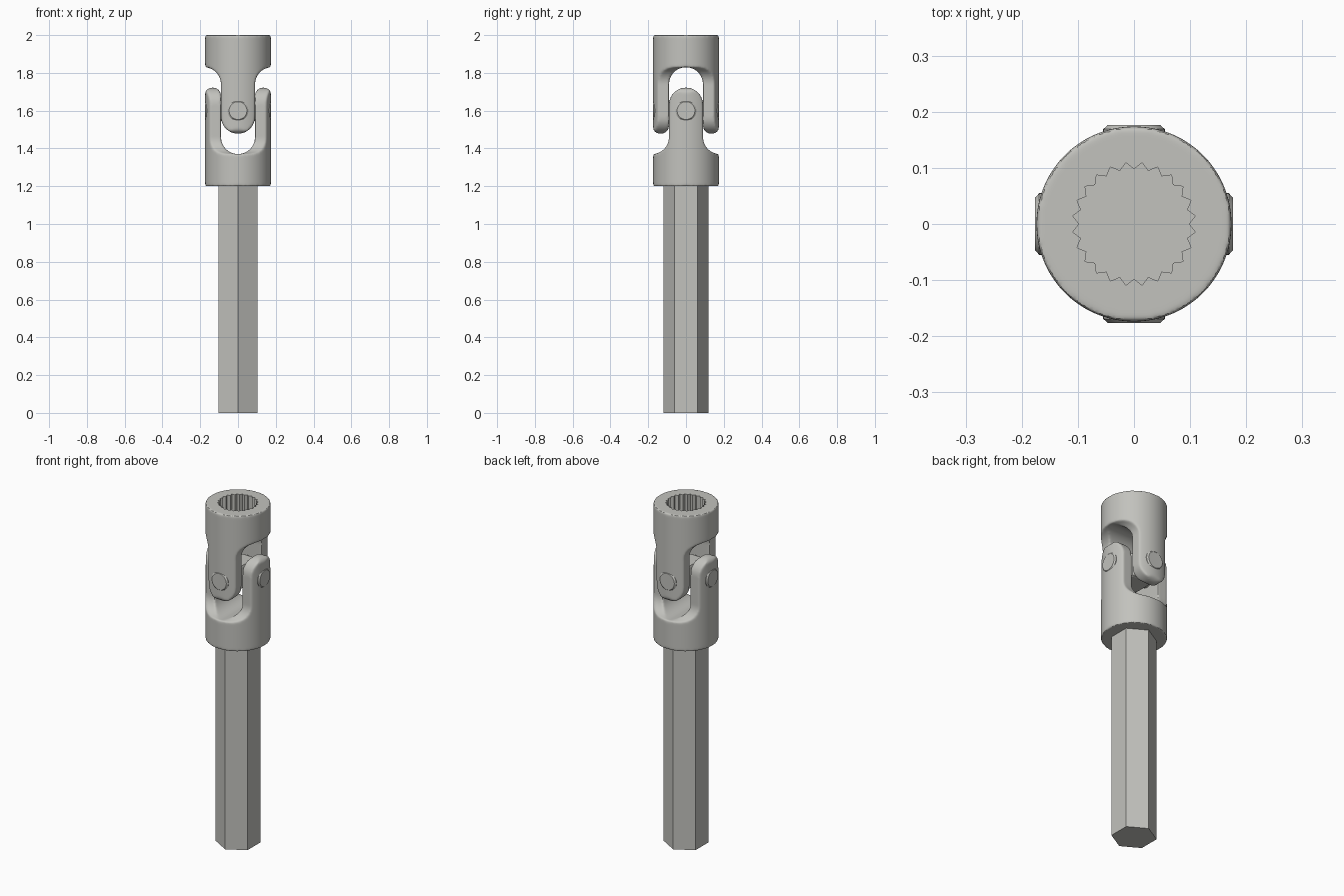
import bpy, bmesh
from math import sin, cos, pi, radians
from mathutils import Matrix

if "Cube" in bpy.data.objects:
    bpy.data.objects.remove(bpy.data.objects["Cube"])

JOINT = 1.6      # height of the pivot
R = 0.174        # yoke radius

steel = bpy.data.materials.new("light grey steel")
steel.diffuse_color = (0.54, 0.54, 0.51, 1)
steel.use_nodes = True
steel.node_tree.nodes["Principled BSDF"].inputs["Base Color"].default_value = steel.diffuse_color


def arc(cx, cy, r, a0, a1, n=16):
    return [(cx + r * cos(radians(a0 + (a1 - a0) * i / n)),
             cy + r * sin(radians(a0 + (a1 - a0) * i / n))) for i in range(n + 1)]


def add(name, bm):
    bmesh.ops.recalc_face_normals(bm, faces=bm.faces[:])
    me = bpy.data.meshes.new(name)
    bm.to_mesh(me)
    bm.free()
    me.materials.append(steel)
    ob = bpy.data.objects.new(name, me)
    bpy.context.collection.objects.link(ob)
    return ob


def prism(name, points, depth, matrix=Matrix()):
    """Extrude a flat outline by depth along its own z, then place it."""
    bm = bmesh.new()
    face = bm.faces.new([bm.verts.new((x, y, 0)) for x, y in points])
    top = bmesh.ops.extrude_face_region(bm, geom=[face])["geom"]
    bmesh.ops.translate(bm, vec=(0, 0, depth),
                        verts=[v for v in top if isinstance(v, bmesh.types.BMVert)])
    bm.transform(matrix)
    return add(name, bm)


def mirrored(half):
    return half + [(-x, y) for x, y in reversed(half) if abs(x) > 1e-5]


def boolean(ob, other, operation):
    m = ob.modifiers.new(operation.lower(), 'BOOLEAN')
    m.operation, m.object, m.solver = operation, other, 'EXACT'


def apply_modifiers(ob, helpers):
    dg = bpy.context.evaluated_depsgraph_get()
    me = bpy.data.meshes.new_from_object(ob.evaluated_get(dg))
    ob.modifiers.clear()
    ob.data = me
    for h in helpers:
        bpy.data.objects.remove(h)


def shade(ob, angle=35):
    bpy.ops.object.select_all(action='DESELECT')
    ob.select_set(True)
    bpy.context.view_layer.objects.active = ob
    bpy.ops.object.shade_smooth_by_angle(angle=radians(angle))


# Yoke: round bar trimmed by a fork outline and an arm outline
upper = prism("upper_yoke", arc(0, 0, R, 0, 360, 96)[:-1], 0.6,
              Matrix.Translation((0, 0, -0.2)))
arm_half = ([(0.25, 0.45), (0.25, 0.23)] + arc(0.18, 0.14, 0.09, 90, 180)
            + arc(0, -0.032, 0.09, 0, -90))
fork_half = ([(0.178, 0.45)] + arc(0.134, -0.079, 0.044, 0, -180)
             + arc(0, 0.14, 0.09, 0, 90))
upright = Matrix.Rotation(pi / 2, 4, 'X')
centred = Matrix.Translation((0, 0, -0.3))
arm_cut = prism("arm_outline", mirrored(arm_half), 0.6, upright @ centred)
fork_cut = prism("fork_outline", mirrored(fork_half), 0.6,
                 Matrix.Rotation(pi / 2, 4, 'Z') @ upright @ centred)
boolean(upper, arm_cut, 'INTERSECT')
boolean(upper, fork_cut, 'INTERSECT')

# Soften every edge of the forging
remesh = upper.modifiers.new("even_surface", 'REMESH')
remesh.mode, remesh.voxel_size = 'VOXEL', 0.005
smooth = upper.modifiers.new("rounded_edges", 'SMOOTH')
smooth.factor, smooth.iterations = 0.5, 16
apply_modifiers(upper, [arm_cut, fork_cut])

# Lower yoke: same forging upside down, turned a quarter
lower = bpy.data.objects.new("lower_yoke", upper.data.copy())
bpy.context.collection.objects.link(lower)
lower.data.transform(Matrix.Translation((0, 0, JOINT))
                     @ Matrix.Rotation(pi / 2, 4, 'Z') @ Matrix.Rotation(pi, 4, 'X'))
upper.data.transform(Matrix.Translation((0, 0, JOINT)))

# Toothed socket in the top
teeth = 24
star = [((0.110 if i % 2 else 0.098) * cos(pi * i / teeth),
         (0.110 if i % 2 else 0.098) * sin(pi * i / teeth)) for i in range(2 * teeth)]
socket = prism("socket_cutter", star, 0.2, Matrix.Translation((0, 0, 1.87)))
boolean(upper, socket, 'DIFFERENCE')
apply_modifiers(upper, [socket])
shade(upper, 30)
shade(lower, 30)

# Cross pins with chamfered ends
for name, turn in (("front_back_pin", 0), ("side_pin", pi / 2)):
    bm = bmesh.new()
    rings = []
    for r, h in ((0.047, -0.176), (0.055, -0.169), (0.055, 0.169), (0.047, 0.176)):
        rings.append([bm.verts.new((x, y, h)) for x, y in arc(0, 0, r, 0, 360, 40)[:-1]])
    for a, b in zip(rings, rings[1:]):
        for i in range(40):
            j = (i + 1) % 40
            bm.faces.new((a[i], a[j], b[j], b[i]))
    bm.faces.new(rings[0])
    bm.faces.new(rings[-1])
    bm.transform(Matrix.Translation((0, 0, JOINT)) @ Matrix.Rotation(turn, 4, 'Z') @ upright)
    shade(add(name, bm))

# Centre block joining the pins
bm = bmesh.new()
bmesh.ops.create_cube(bm, size=0.14, matrix=Matrix.Translation((0, 0, JOINT)))
bmesh.ops.bevel(bm, geom=bm.edges[:], offset=0.012, segments=2, affect='EDGES', profile=0.5)
add("centre_block", bm)

# Hexagonal shaft with corners facing front and back
prism("hex_shaft", arc(0, 0, 0.12, 90, 450, 6)[:-1], 1.24)
